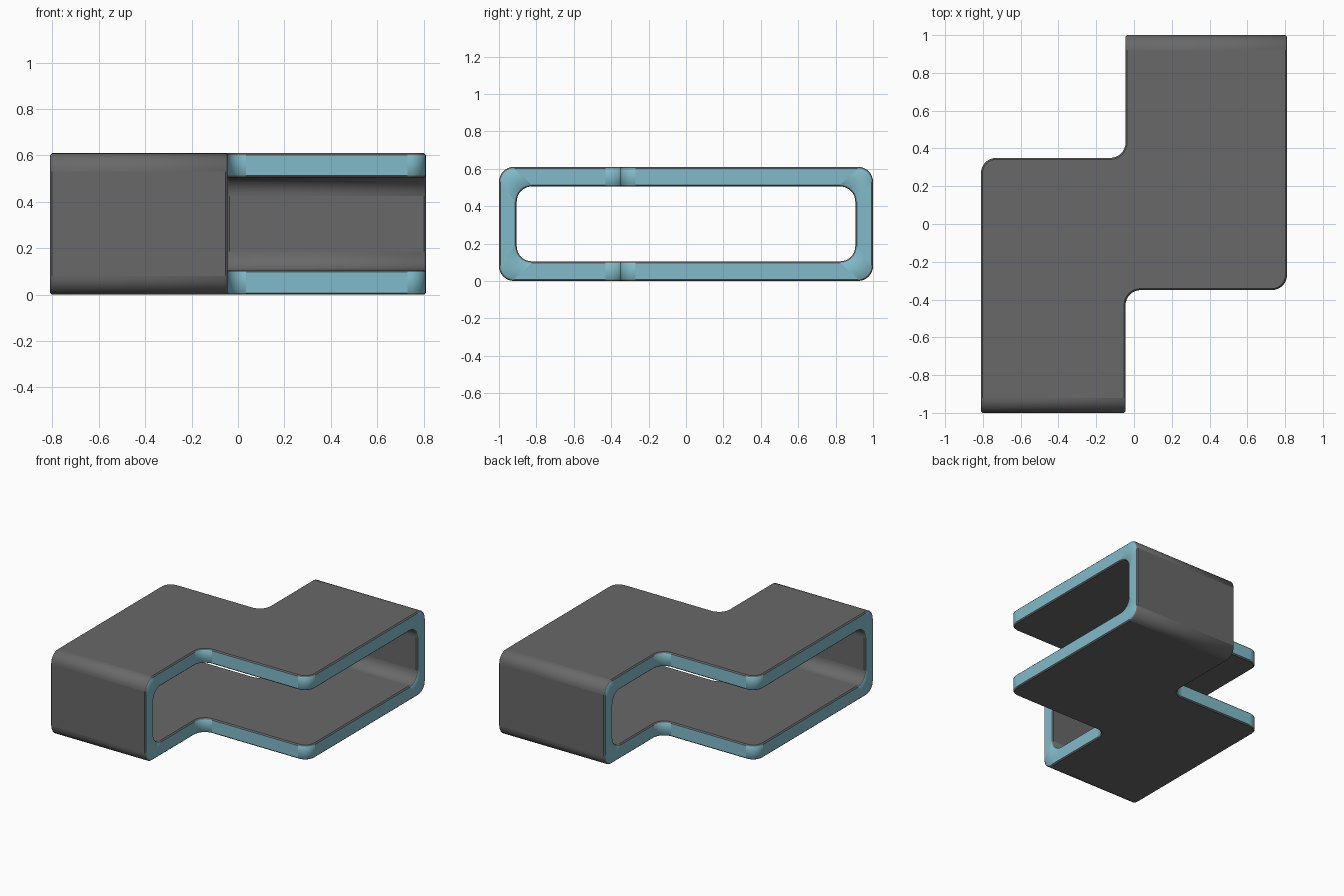
import bpy
import bmesh
from math import sin, cos, pi

cube = bpy.data.objects.get("Cube")
if cube:
    bpy.data.objects.remove(cube, do_unlink=True)

HEIGHT = 0.61
LEFT, STEP, RIGHT = -0.81, -0.045, 0.81   # x of the cut edges
SHOULDER = 0.35                           # y of the steps in plan
FILLET = 0.08
RIM = 0.008                               # small chamfer along cut edges
SEGMENTS = 8


def material(name, color):
    mat = bpy.data.materials.new(name)
    mat.use_nodes = True
    mat.diffuse_color = color
    mat.node_tree.nodes["Principled BSDF"].inputs["Base Color"].default_value = color
    return mat


def arc(cx, cy, r, start, end):
    angles = [start + (end - start) * i / SEGMENTS for i in range(SEGMENTS + 1)]
    return [(cx + r * cos(a), cy + r * sin(a)) for a in angles]


def plan_path(side, offset, y_end):
    """Stepped cut line running from back to front, pulled into the solid by offset."""
    x0, x1 = (STEP, RIGHT) if side > 0 else (LEFT, STEP)
    yc = -side * SHOULDER
    d = side * offset
    return ([(x0 - d, -y_end)]
            + arc(x0 + FILLET, yc - FILLET, FILLET + d, pi, pi / 2)
            + arc(x1 - FILLET, yc + FILLET, FILLET - d, -pi / 2, 0)
            + [(x1 - d, y_end)])


def ring(bm, side, offset, half_y, low, radius):
    """Closed loop where a rounded tube section meets the stepped cut."""
    high = HEIGHT - low
    y_end = half_y - radius
    path = plan_path(side, offset, y_end)
    first, last = path[0][0], path[-1][0]
    pts = [(x, y, high) for x, y in path]
    pts += [(last, y, z) for y, z in arc(y_end, high - radius, radius, pi / 2, 0)[1:]]
    pts += [(last, y, z) for y, z in arc(y_end, low + radius, radius, 0, -pi / 2)[:-1]]
    pts += [(x, y, low) for x, y in reversed(path)]
    pts += [(first, y, z) for y, z in arc(-y_end, low + radius, radius, -pi / 2, -pi)[1:]]
    pts += [(first, y, z) for y, z in arc(-y_end, high - radius, radius, pi, pi / 2)[:-1]]
    return [bm.verts.new(p) for p in pts], len(path)


def strip(bm, a, b, indices, mat):
    for i in indices:
        j = (i + 1) % len(a)
        face = bm.faces.new((a[i], a[j], b[j], b[i]))
        face.material_index = mat
        # only the short segments belong to rounded corners
        face.smooth = (a[i].co - a[j].co).length < 0.05


def skin(bm, a, b, count):
    """Tube wall between both cuts: flat top and bottom plates, rounded sides."""
    bottom = count + 2 * SEGMENTS
    for start in (0, bottom):
        part = slice(start, start + count)
        bm.faces.new(a[part] + b[part][::-1])
    sides = list(range(count - 1, bottom)) + list(range(bottom + count - 1, len(a)))
    strip(bm, a, b, sides, 0)


bm = bmesh.new()
outer, inner = [], []
for side in (1, -1):
    # outer edge, painted band borders, inner edge
    a, count = ring(bm, side, RIM, 1.0, 0.0, 0.08)
    b, _ = ring(bm, side, 0, 1.0 - RIM, RIM, 0.08 - RIM)
    c, _ = ring(bm, side, 0, 0.905 + RIM, 0.105 - RIM, 0.08 + RIM)
    d, _ = ring(bm, side, RIM, 0.905, 0.105, 0.08)
    everything = range(len(a))
    strip(bm, a, b, everything, 0)
    strip(bm, b, c, everything, 1)
    strip(bm, c, d, everything, 0)
    outer.append(a)
    inner.append(d)
skin(bm, *outer, count)
skin(bm, *inner, count)
bmesh.ops.recalc_face_normals(bm, faces=bm.faces)

mesh = bpy.data.meshes.new("stepped_tube")
bm.to_mesh(mesh)
bm.free()
mesh.materials.append(material("dark grey", (0.14, 0.14, 0.14, 1)))
mesh.materials.append(material("light blue", (0.22, 0.50, 0.59, 1)))
tube = bpy.data.objects.new("stepped_tube", mesh)
bpy.context.collection.objects.link(tube)
